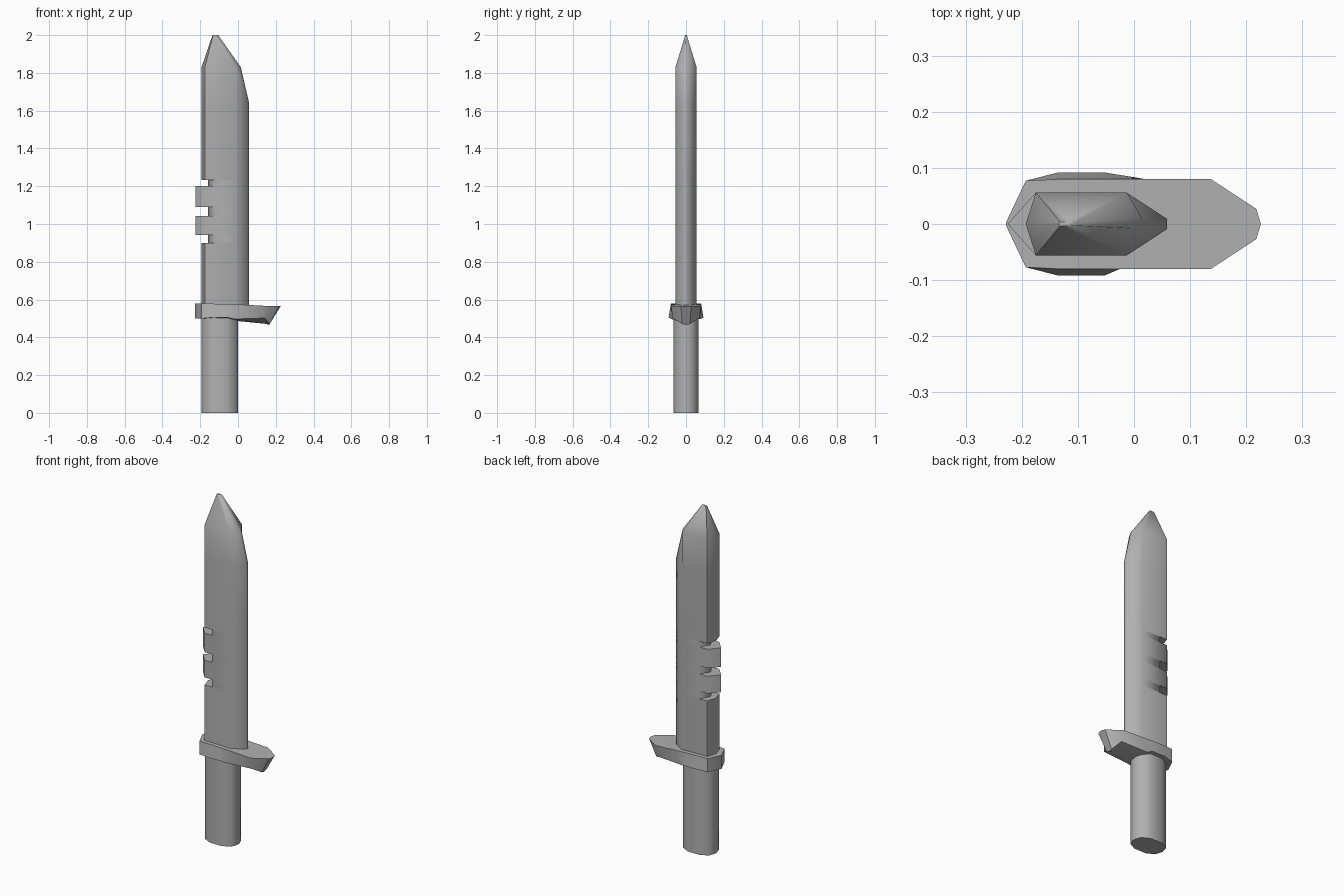
import bpy, bmesh, math

if "Cube" in bpy.data.objects:
    bpy.data.objects.remove(bpy.data.objects["Cube"])

steel = bpy.data.materials.new("dark_grey")
steel.diffuse_color = (.44, .44, .44, 1)
steel.use_nodes = True
steel.node_tree.nodes["Principled BSDF"].inputs["Base Color"].default_value = steel.diffuse_color


def loft(name, rings, angle):
    """Skin a stack of equal-length closed rings and cap both ends."""
    bm = bmesh.new()
    rows = [[bm.verts.new(p) for p in ring] for ring in rings]
    n = len(rows[0])
    for a, b in zip(rows, rows[1:]):
        for i in range(n):
            j = (i + 1) % n
            bm.faces.new((a[i], a[j], b[j], b[i]))
    bm.faces.new(rows[0][::-1])
    bm.faces.new(rows[-1])
    bmesh.ops.recalc_face_normals(bm, faces=bm.faces)
    me = bpy.data.meshes.new(name)
    bm.to_mesh(me)
    bm.free()
    me.materials.append(steel)
    ob = bpy.data.objects.new(name, me)
    bpy.context.collection.objects.link(ob)
    bpy.ops.object.select_all(action='DESELECT')
    ob.select_set(True)
    bpy.context.view_layer.objects.active = ob
    bpy.ops.object.shade_smooth_by_angle(angle=math.radians(angle))
    return ob


def mirrored(half, z):
    """Half outline from spine (y=0) to edge, mirrored across y."""
    back = [(x, -y) for x, y in reversed(half) if y > 0]
    return [(x, y, z) for x, y in half + back]


# Blade: spine point, shoulder, bevel start and cutting edge
def section(z, spine=-.193, shoulder=-.175, bevel=-.013, edge=.059, y=.056, ey=.009):
    return mirrored([(spine, 0), (shoulder, y), (bevel, y), (edge, ey)], z)


notch = dict(spine=-.158, shoulder=-.127)
tooth = dict(spine=-.225)
spans = [(.55, .9, {}), (.9, .943, notch), (.943, 1.043, tooth), (1.043, 1.09, notch),
         (1.09, 1.2, tooth), (1.2, 1.233, notch), (1.233, 1.64, {})]
rings = [section(z, **kw) for lo, hi, kw in spans for z in (lo, hi)]
rings.append(section(1.83, edge=.015))
rings.append(section(2.0, -.135, -.132, -.115, -.105, .004, .003))
loft("blade", rings, 62)

# Guard: stations along x (top x, y, z, bottom x, y, z, keel z)
stations = [
    (-.228, .003, .578, -.228, .003, .50, .50),
    (-.193, .077, .578, -.193, .077, .50, .50),
    (-.135, .080, .578, -.135, .092, .505, .502),
    (-.053, .080, .576, -.053, .092, .505, .50),
    (.020, .080, .573, -.020, .078, .497, .488),
    (.137, .080, .567, .143, .070, .502, .472),
    (.218, .027, .565, .167, .020, .470, .466),
]
rings = [[(xt, yt, zt), (xt + .008 * (xt > .2), 0, zt), (xt, -yt, zt),
          (xb, -yb, zb), (xb, 0, zk), (xb, yb, zb)]
         for xt, yt, zt, xb, yb, zb, zk in stations]
loft("guard", rings, 42)

# Handle: faceted oval grip
oval = [(-.193, 0), (-.181, .043), (-.135, .067), (-.058, .067), (-.012, .043), (0, .012)]
loft("handle", [mirrored(oval, z) for z in (0, .53)], 50)
